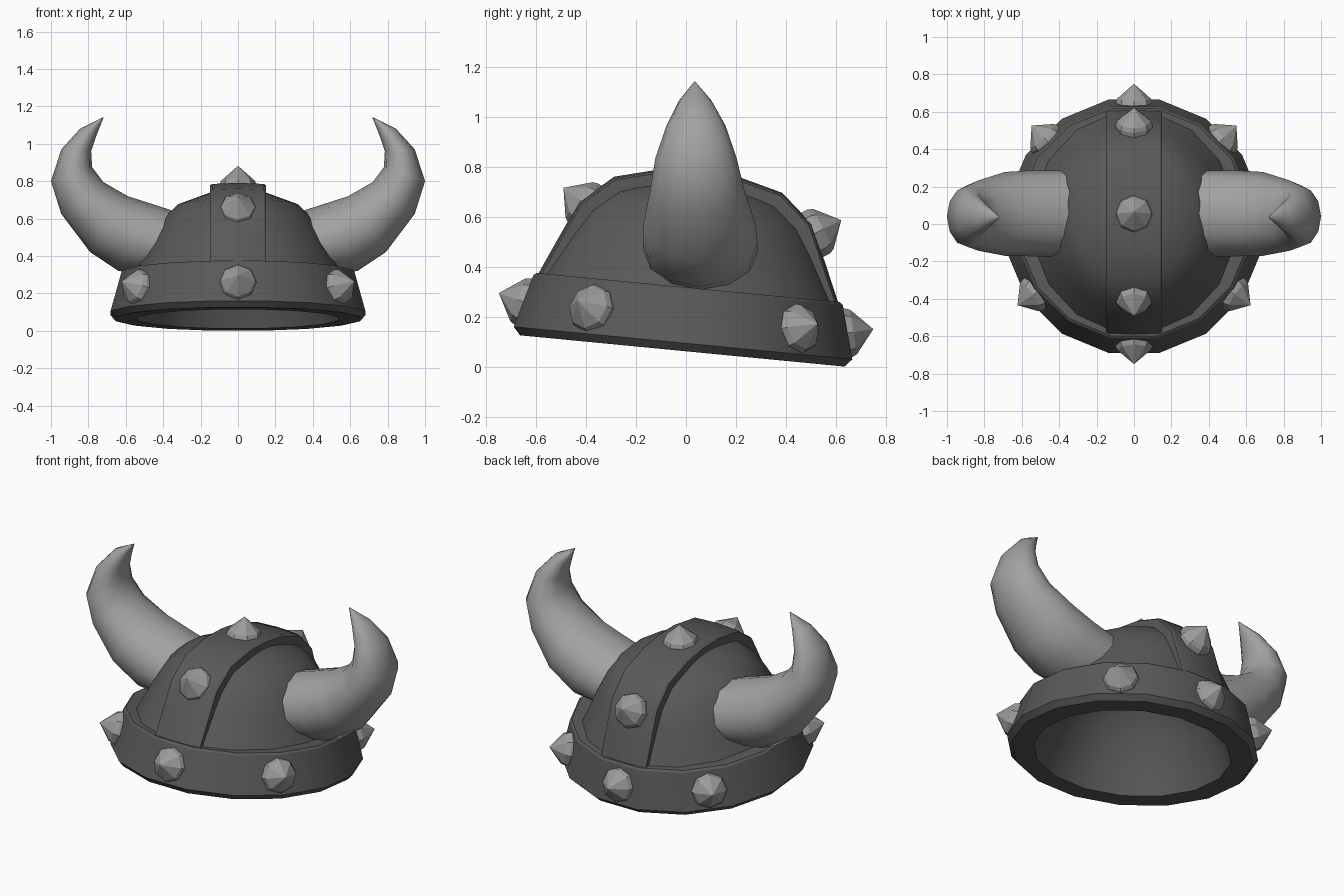
import bpy, bmesh, math
from mathutils import Matrix, Vector

if "Cube" in bpy.data.objects:
    bpy.data.objects.remove(bpy.data.objects["Cube"])


def material(name, value):
    m = bpy.data.materials.new(name)
    m.diffuse_color = (value, value, value, 1)
    m.use_nodes = True
    m.node_tree.nodes["Principled BSDF"].inputs["Base Color"].default_value = m.diffuse_color
    return m


IRON = material("dark iron", 0.10)
STEEL = material("stud steel", 0.33)
BONE = material("horn grey", 0.36)

# The whole helmet leans backwards a little
TILT = Matrix.Translation((0, -0.015, 0.063)) @ Matrix.Rotation(math.radians(-5.5), 4, 'X')


def finish(bm, name, mat, angle=None, matrix=None):
    if matrix is not None:
        bm.transform(matrix)
    bmesh.ops.recalc_face_normals(bm, faces=bm.faces)
    me = bpy.data.meshes.new(name)
    bm.to_mesh(me)
    bm.free()
    ob = bpy.data.objects.new(name, me)
    bpy.context.collection.objects.link(ob)
    me.materials.append(mat)
    if angle:
        bpy.ops.object.select_all(action='DESELECT')
        ob.select_set(True)
        bpy.context.view_layer.objects.active = ob
        bpy.ops.object.shade_smooth_by_angle(angle=math.radians(angle))
    return ob


def skin(bm, rings, cap=True, loop=False):
    """Join closed rings of points with quads."""
    vs = [[bm.verts.new(p) for p in r] for r in rings]
    n = len(vs[0])
    pairs = list(zip(vs, vs[1:])) + ([(vs[-1], vs[0])] if loop else [])
    for a, b in pairs:
        for i in range(n):
            j = (i + 1) % n
            bm.faces.new((a[i], a[j], b[j], b[i]))
    if cap and not loop:
        bm.faces.new(vs[0])
        bm.faces.new(vs[-1])


def lathe(name, profile, sides, mat, angle=None, matrix=TILT, loop=False, sx=1, turn=0.5):
    bm = bmesh.new()
    rings = [[(sx * r * math.sin(2 * math.pi * (i + turn) / sides),
               r * math.cos(2 * math.pi * (i + turn) / sides), z) for i in range(sides)]
             for r, z in profile]
    skin(bm, rings, cap=False, loop=loop)
    bmesh.ops.remove_doubles(bm, verts=bm.verts, dist=1e-5)
    return finish(bm, name, mat, angle, matrix)


# Rim band, dome and the cavity inside
lathe("rim_band", [(0.545, 0), (0.665, 0), (0.694, 0.032), (0.634, 0.245), (0.622, 0.255), (0.53, 0.255)],
      16, IRON, 30, loop=True)
lathe("dome", [(0.61, 0.23), (0.505, 0.43), (0.445, 0.53), (0.355, 0.61), (0.16, 0.678), (0, 0.685)],
      16, IRON, 40, sx=0.92)
lining = lathe("lining", [(0.545, 0), (0.512, 0.1), (0.44, 0.28), (0.33, 0.45), (0.18, 0.55), (0, 0.58)],
               16, IRON, 40)
lining.data.flip_normals()

# Strap running front to back over the crown
half = [(0.604, 0.25), (0.538, 0.40), (0.468, 0.555), (0.338, 0.668), (0.15, 0.717)]
path = [(-y, z) for y, z in half] + [(0, 0.727)] + [(y, z) for y, z in reversed(half)]
section = [(-0.15, -0.07), (-0.15, -0.014), (-0.138, -0.006), (0, 0), (0.138, -0.006), (0.15, -0.014), (0.15, -0.07)]
rings = []
for y, z in path:
    out = Vector((0, y, z - 0.1)).normalized()
    if z < 0.3:
        out.z = 0
    rings.append([Vector((x, y, z)) + out * d for x, d in section])
bm = bmesh.new()
skin(bm, rings)
finish(bm, "crown_strap", IRON, 30, TILT)


# Eight-sided pointed studs
def stud(name, pos, normal):
    m = Matrix.Translation(pos) @ Vector(normal).to_track_quat('Z', 'Y').to_matrix().to_4x4()
    lathe(name, [(0, -0.03), (0.099, -0.03), (0.099, 0.006), (0.09, 0.028), (0, 0.108)],
          8, STEEL, matrix=m, turn=0)


rot = TILT.to_3x3()
for i, deg in enumerate((-90, 90, -35, 44, 215, 136)):
    a = math.radians(deg)
    d = Vector((math.cos(a), math.sin(a), 0))
    r = 0.648 if i < 2 else 0.656
    stud(f"band_stud_{i + 1}", TILT @ (d * r + Vector((0, 0, 0.134))), rot @ (d + Vector((0, 0, 0.25))))
stud("strap_stud_front", (0, -0.405, 0.65), (0, -0.79, 0.61))
stud("strap_stud_back", (0, 0.525, 0.538), (0, 0.89, 0.45))
stud("strap_stud_top", TILT @ Vector((0, 0, 0.715)), rot @ Vector((0, 0, 0.8)))

# Horns: each ring is upper x, z, lower x, z, half depth, centre y
horn = [(0.28, 0.62, 0.46, 0.30, 0.23, 0.057),
        (0.45, 0.675, 0.64, 0.32, 0.23, 0.057),
        (0.59, 0.72, 0.79, 0.42, 0.224, 0.054),
        (0.72, 0.795, 0.945, 0.625, 0.188, 0.045),
        (0.78, 0.875, 1.0, 0.80, 0.162, 0.04),
        (0.785, 0.96, 0.945, 0.97, 0.118, 0.04),
        (0.755, 1.05, 0.845, 1.08, 0.065, 0.037),
        (0.719, 1.140, 0.721, 1.142, 0.002, 0.035)]
SIDES = 12
for side, s in (("left", -1), ("right", 1)):
    rings = []
    for ux, uz, lx, lz, h, cy in horn:
        c = Vector(((ux + lx) / 2, cy, (uz + lz) / 2))
        u = Vector((ux, cy, uz)) - c
        ring = []
        for i in range(SIDES):
            a = 2 * math.pi * i / SIDES
            p = c + u * math.cos(a) + Vector((0, h * math.sin(a), 0))
            ring.append((p.x * s, p.y, p.z))
        rings.append(ring)
    bm = bmesh.new()
    skin(bm, rings)
    finish(bm, "horn_" + side, BONE, 60)
